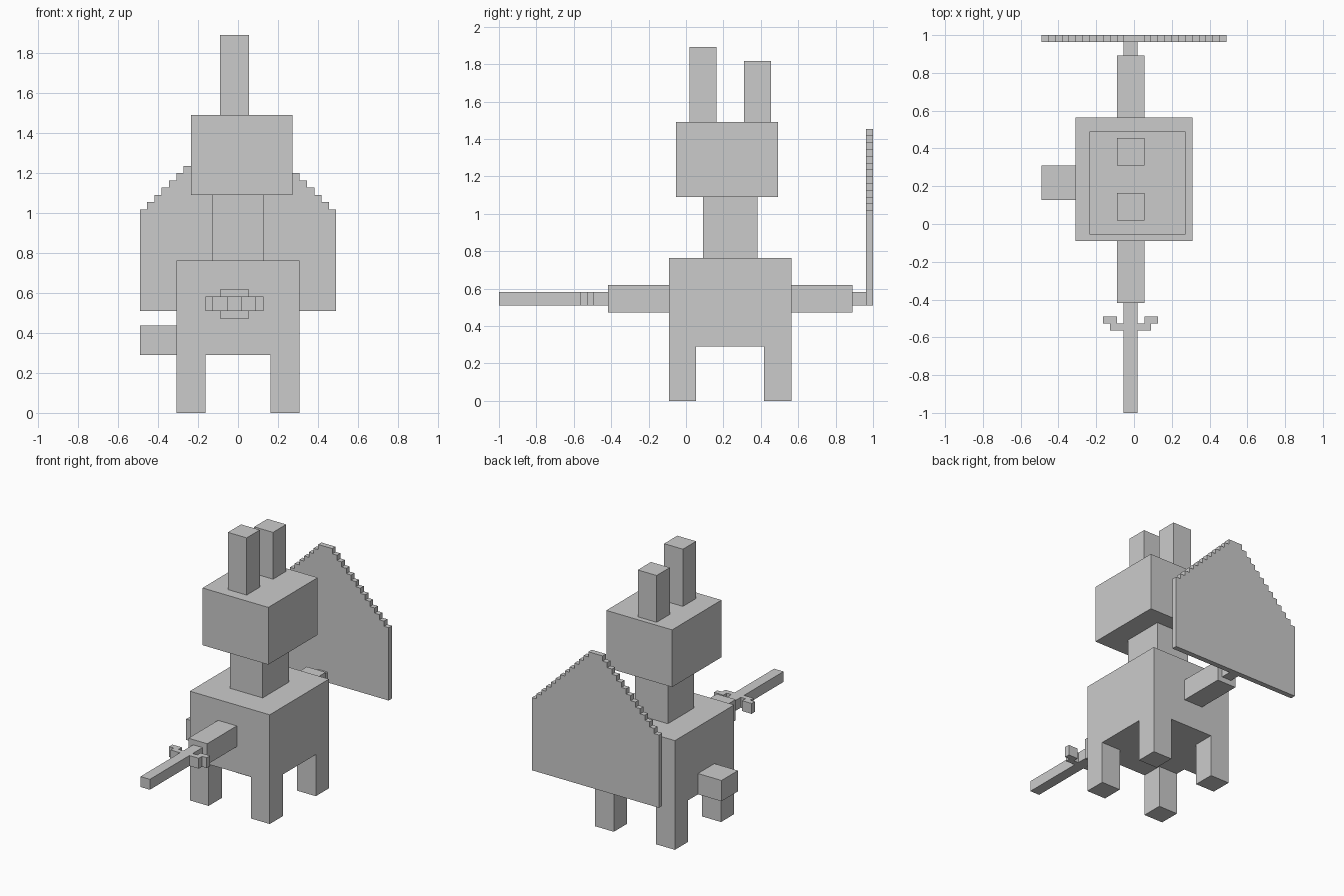
import bpy, bmesh
from mathutils import Vector

if "Cube" in bpy.data.objects:
    bpy.data.objects.remove(bpy.data.objects["Cube"])

U = 2 / 55                             # one voxel
ORIGIN = Vector((-13.5, -27.5, 0))     # corner of the voxel grid


def finish(name, bm):
    bmesh.ops.recalc_face_normals(bm, faces=bm.faces)
    mesh = bpy.data.meshes.new(name)
    bm.to_mesh(mesh)
    bm.free()
    obj = bpy.data.objects.new(name, mesh)
    bpy.context.collection.objects.link(obj)
    return obj


def box(name, x, y, z):
    """Box from voxel ranges along each axis."""
    bm = bmesh.new()
    bmesh.ops.create_cube(bm, size=1)
    lo = Vector((x[0], y[0], z[0]))
    hi = Vector((x[1], y[1], z[1]))
    for v in bm.verts:
        v.co = (ORIGIN + Vector(lo[i] + (v.co[i] + 0.5) * (hi[i] - lo[i]) for i in range(3))) * U
    return finish(name, bm)


def prism(name, points, axis, a, b):
    """Extrude a voxel outline along z (points x,y) or y (points x,z)."""
    bm = bmesh.new()
    place = (lambda p: Vector((p[0], p[1], a))) if axis == 2 else (lambda p: Vector((p[0], a, p[1])))
    face = bm.faces.new([bm.verts.new((ORIGIN + place(p)) * U) for p in points])
    out = bmesh.ops.extrude_face_region(bm, geom=[face])
    shift = Vector((0, 0, 0))
    shift[axis] = (b - a) * U
    bmesh.ops.translate(bm, vec=shift, verts=[g for g in out["geom"] if isinstance(g, bmesh.types.BMVert)])
    return finish(name, bm)


# Body, neck and head
box("body", (5, 22), (25, 43), (8, 21))
box("neck", (10, 17), (30, 38), (21, 30))
box("head", (7, 21), (26, 41), (30, 41))

# Four legs
for side, x in (("left", (5, 9)), ("right", (18, 22))):
    for end, y in (("front", (25, 29)), ("back", (39, 43))):
        box(f"{end}_{side}_leg", x, y, (0, 8))

# Ears, the front one taller
box("front_ear", (11, 15), (28, 32), (41, 52))
box("back_ear", (11, 15), (36, 40), (41, 50))

# Tail stub on the side
box("tail", (0, 5), (31, 36), (8, 12))

# Arms
box("front_arm", (11, 15), (16, 25), (13, 17))
box("back_arm", (11, 15), (43, 52), (13, 17))

# Sword with a stepped guard on both sides
box("sword_blade", (12, 14), (0, 16), (14, 16))
guard = [(0, 12), (2, 12), (2, 13), (3, 13), (3, 14), (1, 14), (1, 13), (0, 13)]
prism("sword_guard_right", [(14 + x, y) for x, y in guard], 2, 14, 16)
prism("sword_guard_left", [(12 - x, y) for x, y in guard], 2, 14, 16)

# Shield with stepped gable top, and its grip
box("shield_grip", (12, 14), (52, 54), (14, 16))
outline = [(27, 14), (0, 14)]
for i in range(27):
    h = min(28 + min(i, 26 - i), 40)
    outline += [(i, h), (i + 1, h)]
outline = [p for i, p in enumerate(outline) if p != outline[i - 1]]
prism("shield", outline, 1, 54, 55)
